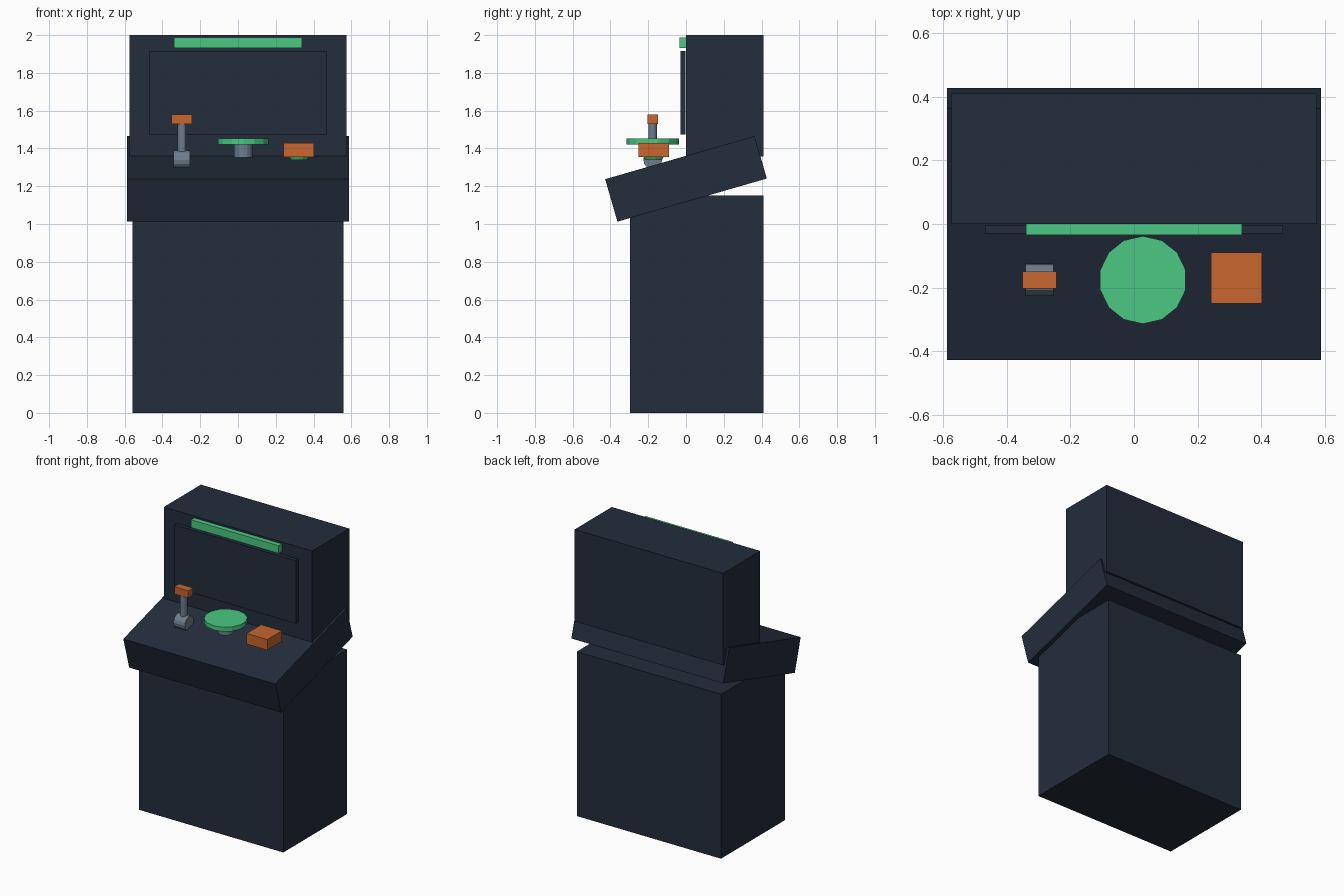
import bpy
import bmesh
import math
from mathutils import Matrix

old = bpy.data.objects.get("Cube")
if old:
    bpy.data.objects.remove(old, do_unlink=True)


def material(name, rgb):
    m = bpy.data.materials.new(name)
    m.use_nodes = True
    m.diffuse_color = (*rgb, 1)
    m.node_tree.nodes["Principled BSDF"].inputs["Base Color"].default_value = (*rgb, 1)
    return m


navy = material("dark navy", (0.016, 0.026, 0.044))
green = material("bright green", (0.069, 0.578, 0.223))
orange = material("burnt orange", (0.578, 0.133, 0.027))
grey = material("steel grey", (0.155, 0.205, 0.27))


def finish(name, bm, mat, location, rotation):
    mesh = bpy.data.meshes.new(name)
    bm.to_mesh(mesh)
    bm.free()
    mesh.materials.append(mat)
    obj = bpy.data.objects.new(name, mesh)
    obj.location = location
    obj.rotation_euler = rotation
    bpy.context.collection.objects.link(obj)
    return obj


def box(name, size, location, mat, rotation=(0, 0, 0)):
    bm = bmesh.new()
    bmesh.ops.create_cube(bm, size=1, matrix=Matrix.Diagonal((*size, 1)))
    return finish(name, bm, mat, location, rotation)


def cylinder(name, radius, depth, location, mat, rotation=(0, 0, 0), bottom=None, sides=14):
    bm = bmesh.new()
    bmesh.ops.create_cone(bm, cap_ends=True, segments=sides, depth=depth,
                          radius1=radius if bottom is None else bottom, radius2=radius)
    return finish(name, bm, mat, location, rotation)


# Cabinet: lower body, tilted control deck, upper housing
box("lower_body", (1.115, 0.705, 1.15), (0, 0.057, 0.575), navy)
box("control_deck", (1.175, 0.823, 0.234), (0, 0, 1.239), navy, (math.radians(16.1), 0, 0))
box("upper_housing", (1.148, 0.41, 0.643), (0, 0.205, 1.6785), navy)

# Screen panel and lit strip above it
box("screen", (0.938, 0.027, 0.44), (0, -0.0165, 1.695), navy)
box("marquee_strip", (0.678, 0.036, 0.054), (0, -0.017, 1.96), green)

# Lever: sideways pivot, stem and grip
lever_x, row_y = -0.297, -0.176
cylinder("lever_pivot", 0.05, 0.088, (lever_x, row_y, 1.34), grey, (0, math.radians(90), 0))
cylinder("lever_stem", 0.023, 0.17, (lever_x, row_y, 1.455), grey)
box("lever_grip", (0.108, 0.054, 0.05), (lever_x, row_y, 1.555), orange)

# Round platter on a short hub
cylinder("platter_hub", 0.05, 0.075, (0.028, row_y, 1.39), grey)
cylinder("platter", 0.138, 0.031, (0.028, row_y, 1.4365), green)

# Square button with a round base below
box("square_button", (0.161, 0.161, 0.074), (0.322, -0.17, 1.393), orange)
cylinder("button_base", 0.058, 0.026, (0.322, -0.172, 1.353), green, bottom=0.045)
